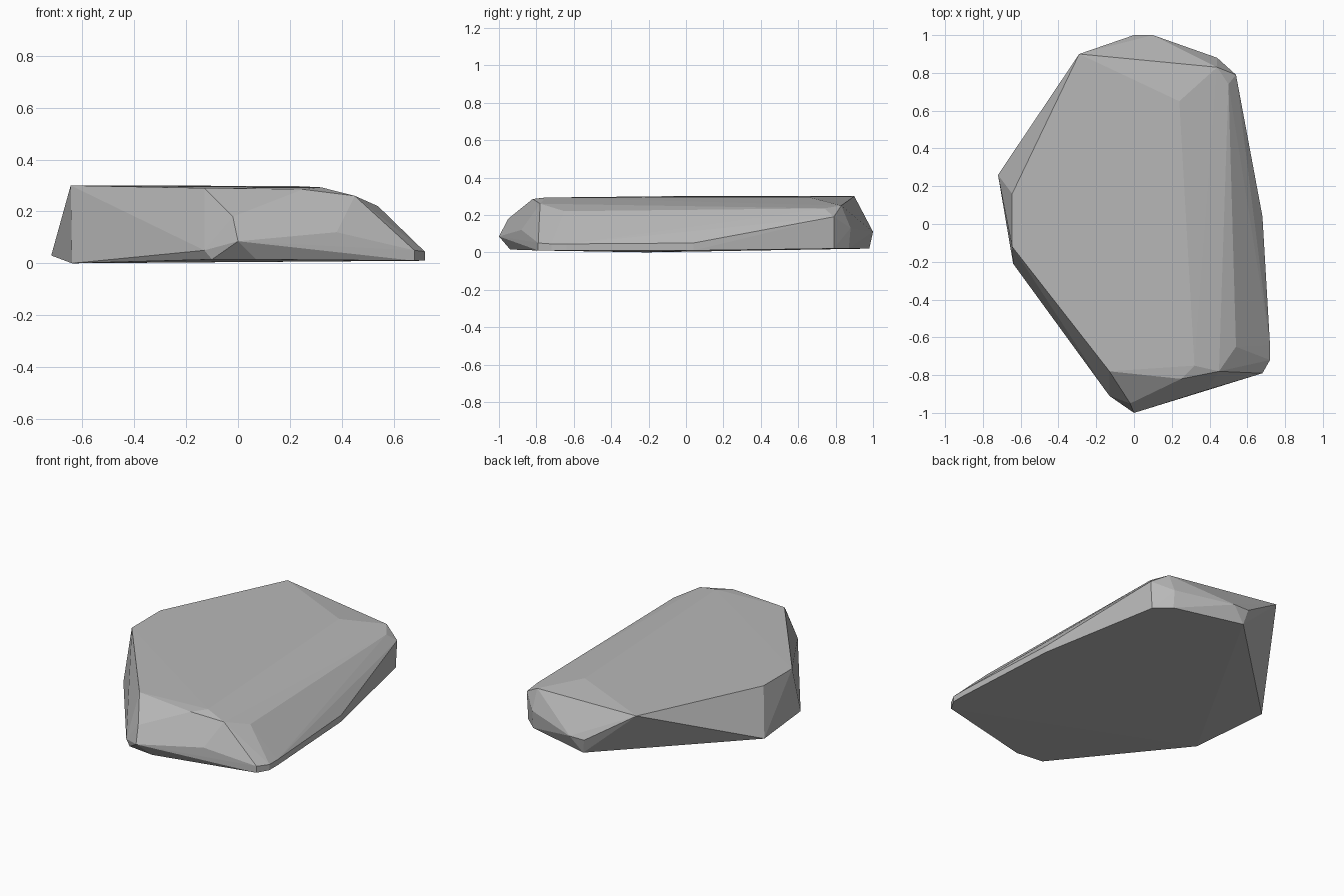
import bpy
import bmesh
import math

# Remove the default cube only
default_cube = bpy.data.objects.get("Cube")
if default_cube:
    bpy.data.objects.remove(default_cube, do_unlink=True)


def make_material(name, colour):
    material = bpy.data.materials.new(name)
    material.use_nodes = True
    material.diffuse_color = colour
    shader = next(n for n in material.node_tree.nodes if n.type == 'BSDF_PRINCIPLED')
    shader.inputs["Base Color"].default_value = colour
    shader.inputs["Roughness"].default_value = 0.9
    return material


def make_faceted_stone(name, corner_groups, material):
    """Wrap the corner points in a tight faceted shell and merge flat facets."""
    bm = bmesh.new()
    for group in corner_groups:
        for corner in group:
            bm.verts.new(corner)
    hull = bmesh.ops.convex_hull(bm, input=bm.verts[:])
    unused = {v for v in hull["geom_interior"] + hull["geom_unused"]
              if isinstance(v, bmesh.types.BMVert)}
    bmesh.ops.delete(bm, geom=list(unused), context='VERTS')
    bmesh.ops.dissolve_limit(bm, angle_limit=math.radians(0.6),
                             verts=bm.verts[:], edges=bm.edges[:])
    bmesh.ops.recalc_face_normals(bm, faces=bm.faces[:])
    mesh = bpy.data.meshes.new(name)
    bm.to_mesh(mesh)
    bm.free()
    mesh.materials.append(material)
    stone = bpy.data.objects.new(name, mesh)
    bpy.context.collection.objects.link(stone)
    return stone


# Flat underside outline
underside = [
    (-.64, -.21, 0), (-.1, -.92, .015), (.07, -.94, .015), (.68, -.79, .01),
    (.72, -.72, .01), (.72, -.64, .01), (.68, .04, .01), (.53, .79, .02),
    (.44, .87, .02), (.02, .98, .02), (-.72, .26, .03),
]

# Widest points around the sides
waist = [
    (0, -1, .085), (-.13, -.91, .05), (-.02, -.95, .18), (.38, -.88, .12),
    (.68, -.79, .05), (.72, -.72, .045), (.72, -.64, .045), (.68, .04, .05),
    (.54, .79, .19), (.44, .88, .13), (.1, 1, .11), (0, 1, .11),
]

# Stepped slope along the long side
shoulder = [
    (.54, -.65, .22), (.45, -.78, .26), (.5, .74, .235), (.44, .83, .25),
]

# Broad top plateau
plateau = [
    (-.29, .9, .3), (-.645, .16, .3), (-.645, -.12, .3), (-.13, -.78, .29),
    (.25, -.82, .285), (.32, -.75, .293), (.24, .65, .297),
]

grey_stone = make_material("grey stone", (0.48, 0.48, 0.48, 1))
make_faceted_stone("flat_rock", [underside, waist, shoulder, plateau], grey_stone)
